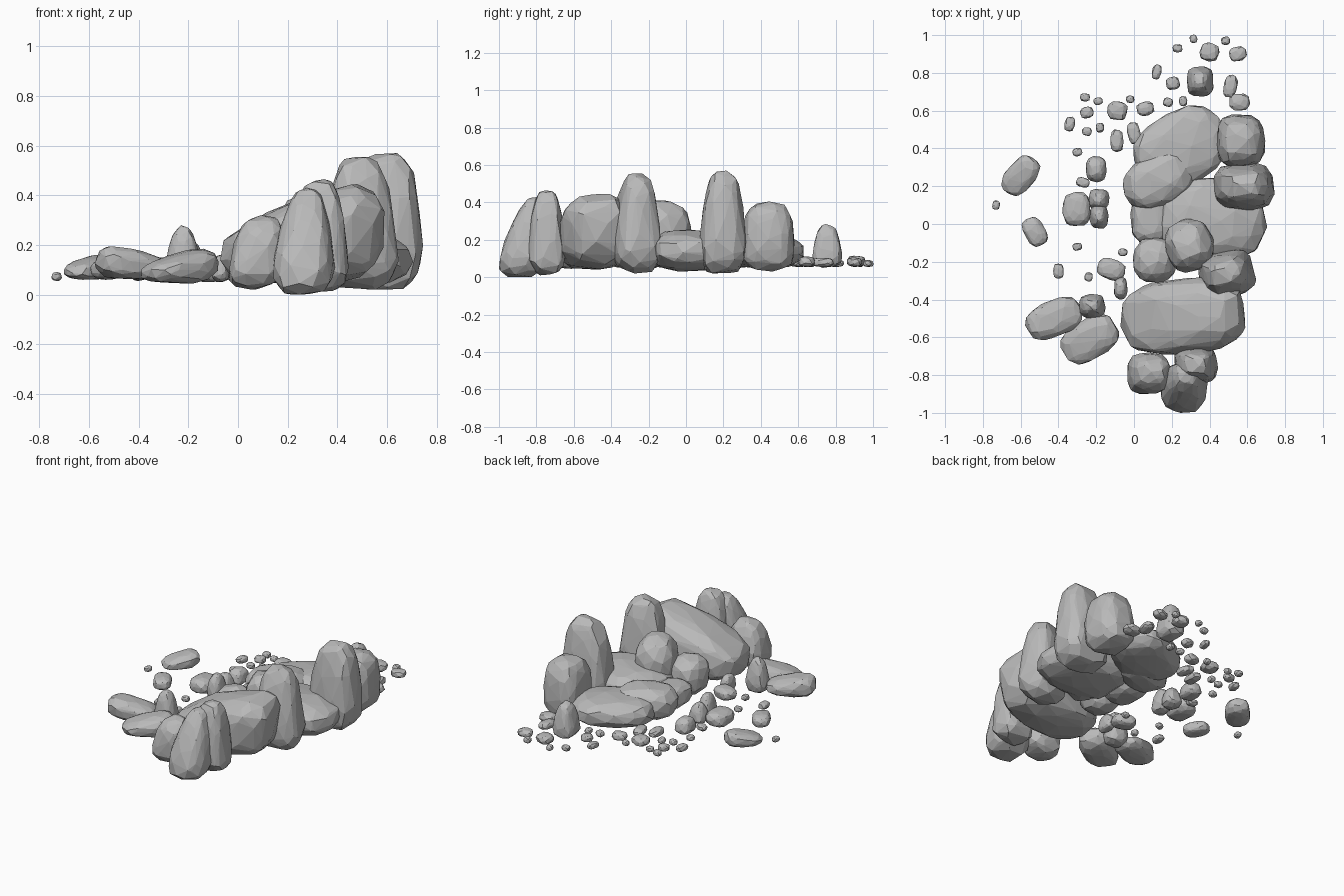
import bpy, bmesh, math, random
from mathutils import Vector, Matrix

# Remove the default cube only
cube = bpy.data.objects.get("Cube")
if cube:
    bpy.data.objects.remove(cube, do_unlink=True)

# One plain stone colour
stone = bpy.data.materials.new("stone_grey")
stone.use_nodes = True
grey = (0.49, 0.49, 0.49, 1)
stone.diffuse_color = grey
stone.node_tree.nodes["Principled BSDF"].inputs["Base Color"].default_value = grey


def squared(value, power):
    """Push a unit coordinate outward so the rock becomes blockier."""
    return math.copysign(abs(value) ** power, value)


def rock(name, centre, half, height, turn=0, taper=1, lean=(0, 0), wedge=0,
         points=85, power=0.75):
    """Chipped boulder: the hull of jittered points, fitted to a given box.
    taper narrows the top, lean shifts it, wedge makes the +x end taller."""
    random.seed(name)
    bm = bmesh.new()
    golden = math.pi * (3 - math.sqrt(5))
    spin = random.uniform(0, math.tau)
    for i in range(points):
        # Even spread over a ball, roughened a little
        z = 1 - (2 * i + 1) / points
        ring = math.sqrt(1 - z * z)
        p = Vector((ring * math.cos(i * golden + spin),
                    ring * math.sin(i * golden + spin), z))
        p += Vector([random.uniform(-1, 1) for _ in range(3)]) * 0.13
        p.normalize()
        p = Vector([squared(c, power) for c in p]) * random.uniform(0.93, 1)
        # Shape the block
        up = (p.z + 1) / 2
        width = 1 + (taper - 1) * up
        p.x = p.x * width + lean[0] * up
        p.y = p.y * width + lean[1] * up
        p.z = up * (1 + wedge * p.x)
        bm.verts.new(p)
    hull = bmesh.ops.convex_hull(bm, input=bm.verts)
    loose = {g for g in hull["geom_interior"] if isinstance(g, bmesh.types.BMVert)}
    bmesh.ops.delete(bm, geom=list(loose), context="VERTS")

    # Fit to the wanted box, then turn and place it
    low = [min(v.co[k] for v in bm.verts) for k in range(3)]
    high = [max(v.co[k] for v in bm.verts) for k in range(3)]
    spinner = Matrix.Rotation(math.radians(turn), 3, "Z")
    for v in bm.verts:
        u = [(v.co[k] - low[k]) / (high[k] - low[k]) for k in range(3)]
        flat = spinner @ Vector(((2 * u[0] - 1) * half[0], (2 * u[1] - 1) * half[1], 0))
        v.co = (flat.x + centre[0], flat.y + centre[1],
                height[0] + u[2] * (height[1] - height[0]))
    bmesh.ops.recalc_face_normals(bm, faces=bm.faces)
    mesh = bpy.data.meshes.new(name)
    bm.to_mesh(mesh)
    bm.free()
    mesh.materials.append(stone)
    obj = bpy.data.objects.new(name, mesh)
    bpy.context.collection.objects.link(obj)


# Standing stones
rock("back_pillar", (0.58, 0.195), (0.165, 0.125), (0.02, 0.57), taper=0.6,
     lean=(0.12, 0), power=0.65)
rock("middle_pillar", (0.49, -0.265), (0.145, 0.125), (0.02, 0.555), turn=15,
     taper=0.58, power=0.65)
rock("front_pillar", (0.33, -0.745), (0.115, 0.1), (0.01, 0.465), taper=0.6, power=0.65)
rock("front_leaning_stone", (0.265, -0.865), (0.125, 0.135), (0.0, 0.43),
     taper=0.42, lean=(0.15, 0.55))
rock("front_side_stone", (0.08, -0.79), (0.115, 0.11), (0.02, 0.32),
     taper=0.7, lean=(0.3, 0))
rock("back_block", (0.565, 0.44), (0.13, 0.14), (0.03, 0.405), taper=0.85, power=0.65)

# Broad boulders
rock("front_slab", (0.255, -0.49), (0.33, 0.2), (0.04, 0.445), turn=5,
     wedge=0.35, power=0.72, points=110)
rock("centre_slab", (0.42, 0.02), (0.285, 0.225), (0.03, 0.255), power=0.82, points=110)
rock("back_slab", (0.25, 0.4), (0.255, 0.195), (0.05, 0.23), turn=32, points=110)
rock("low_slab", (0.13, 0.23), (0.195, 0.14), (0.05, 0.26), turn=25, power=0.82)
rock("inner_slab", (0.09, 0.03), (0.11, 0.14), (0.05, 0.2))
rock("round_boulder", (0.295, -0.11), (0.13, 0.14), (0.05, 0.41), turn=15, power=0.85)
rock("side_boulder", (0.11, -0.19), (0.115, 0.12), (0.05, 0.3), power=0.85)

# Fallen stones beside the ridge
rock("fallen_slab_outer", (-0.425, -0.5), (0.155, 0.095), (0.06, 0.195), turn=22,
     wedge=-0.3)
rock("fallen_slab_inner", (-0.235, -0.61), (0.155, 0.105), (0.045, 0.185), turn=30,
     wedge=0.35)
rock("fallen_spike", (-0.22, -0.435), (0.07, 0.065), (0.05, 0.28), taper=0.5)
rock("far_stone", (-0.6, 0.255), (0.115, 0.075), (0.06, 0.16), turn=50, wedge=0.3)
rock("far_small_stone", (-0.525, -0.04), (0.055, 0.08), (0.06, 0.14), turn=30)
rock("back_spike", (0.35, 0.755), (0.07, 0.08), (0.05, 0.285), taper=0.5, power=0.65)
rock("round_stone", (-0.305, 0.08), (0.075, 0.09), (0.05, 0.15))
rock("twin_spike_back", (-0.185, 0.13), (0.055, 0.055), (0.05, 0.18), taper=0.5)
rock("twin_spike_front", (-0.185, 0.04), (0.05, 0.065), (0.05, 0.21), taper=0.5)
rock("edge_stone", (-0.2, 0.29), (0.055, 0.07), (0.05, 0.15), taper=0.7)
rock("inner_stone", (-0.12, -0.24), (0.075, 0.055), (0.05, 0.13), turn=-20)
rock("wedged_stone", (-0.07, -0.34), (0.035, 0.06), (0.05, 0.16), taper=0.7)

# Scattered pebbles: x, y, half width, half depth
pebbles = [
    (-0.73, 0.1, 0.02, 0.025), (-0.4, -0.25, 0.028, 0.04), (-0.3, -0.12, 0.025, 0.02),
    (-0.24, -0.28, 0.022, 0.025), (-0.06, -0.15, 0.025, 0.02), (-0.3, 0.38, 0.026, 0.022),
    (-0.34, 0.53, 0.028, 0.04), (-0.26, 0.67, 0.026, 0.022), (-0.25, 0.59, 0.036, 0.03),
    (-0.25, 0.49, 0.026, 0.022), (-0.18, 0.51, 0.022, 0.026), (-0.19, 0.65, 0.024, 0.02),
    (-0.09, 0.6, 0.053, 0.05), (-0.09, 0.44, 0.035, 0.06), (0, 0.48, 0.035, 0.06),
    (-0.27, 0.22, 0.036, 0.026)]
back_pebbles = [
    (-0.02, 0.66, 0.022, 0.02), (0.06, 0.61, 0.045, 0.038), (0.18, 0.645, 0.026, 0.024),
    (0.26, 0.65, 0.022, 0.027), (0.205, 0.745, 0.036, 0.034), (0.12, 0.805, 0.025, 0.04),
    (0.23, 0.93, 0.026, 0.022), (0.315, 0.98, 0.02, 0.022), (0.4, 0.91, 0.052, 0.05),
    (0.485, 0.97, 0.024, 0.022), (0.55, 0.9, 0.046, 0.038), (0.51, 0.73, 0.036, 0.062),
    (0.56, 0.645, 0.055, 0.045)]
for i, (x, y, w, d) in enumerate(pebbles + back_pebbles):
    rock(f"pebble_{i + 1}", (x, y), (w, d), (0.055, 0.075 + 0.8 * min(w, d)),
         turn=(i % 3 - 1) * 12, points=36)
